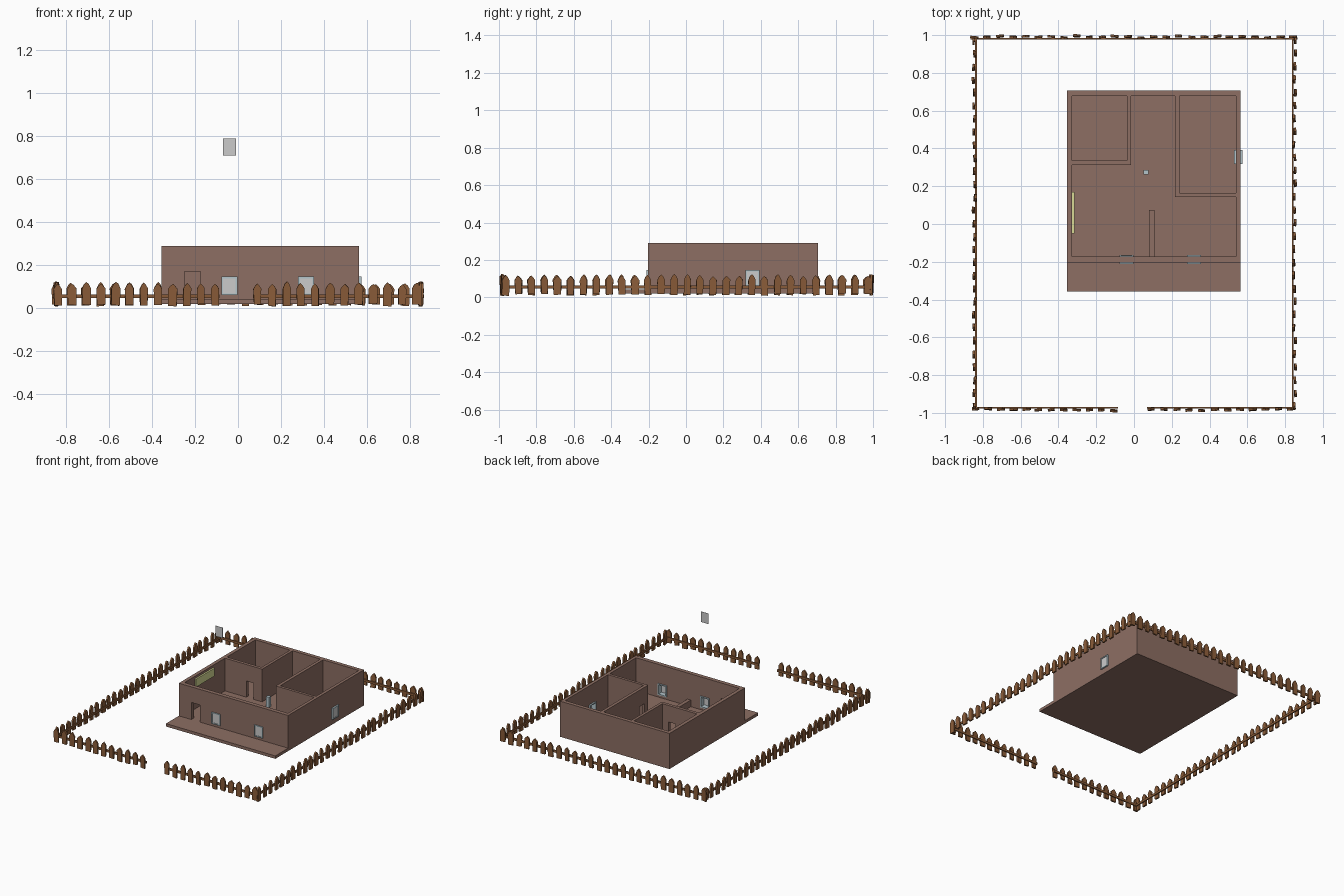
import bpy, bmesh, math, random
from mathutils import Matrix, Vector

if "Cube" in bpy.data.objects:
    bpy.data.objects.remove(bpy.data.objects["Cube"])

random.seed(4)


def material(name, rgb):
    m = bpy.data.materials.new(name)
    m.diffuse_color = (*rgb, 1)
    m.use_nodes = True
    m.node_tree.nodes["Principled BSDF"].inputs["Base Color"].default_value = m.diffuse_color
    return m


BROWN = material("wall brown", (0.266, 0.156, 0.125))
WOOD = material("fence wood", (0.25, 0.105, 0.04))
GLASS = material("pane grey", (0.6, 0.6, 0.6))
FRAME = material("frame pale blue", (0.45, 0.56, 0.6))
LIME = material("pale lime", (0.68, 0.7, 0.3))


def finish(name, bm, mat):
    bmesh.ops.recalc_face_normals(bm, faces=bm.faces)
    me = bpy.data.meshes.new(name)
    bm.to_mesh(me)
    bm.free()
    me.materials.append(mat)
    ob = bpy.data.objects.new(name, me)
    bpy.context.collection.objects.link(ob)
    return ob


def add_prism(bm, pts, z0, z1, matrix=Matrix()):
    """Extrude a 2D outline from z0 to z1."""
    low = [bm.verts.new(matrix @ Vector((x, y, z0))) for x, y in pts]
    high = [bm.verts.new(matrix @ Vector((x, y, z1))) for x, y in pts]
    bm.faces.new(low[::-1])
    bm.faces.new(high)
    n = len(pts)
    for i in range(n):
        j = (i + 1) % n
        bm.faces.new((low[i], low[j], high[j], high[i]))


def add_box(bm, x0, x1, y0, y1, z0, z1):
    add_prism(bm, [(x0, y0), (x1, y0), (x1, y1), (x0, y1)], z0, z1)


def box(name, mat, *b):
    bm = bmesh.new()
    add_box(bm, *b)
    return finish(name, bm, mat)


def cut(target, bm):
    cutter = finish("cutter", bm, BROWN)
    cutter.hide_render = True
    mod = target.modifiers.new("cut", "BOOLEAN")
    mod.operation = "DIFFERENCE"
    mod.solver = "EXACT"
    mod.object = cutter
    bpy.context.view_layer.objects.active = target
    bpy.ops.object.modifier_apply(modifier="cut")
    bpy.data.objects.remove(cutter)


# Floor slab with porch, and walls hollowed out by the room plans
box("floor_and_porch", BROWN, -0.355, 0.563, -0.357, 0.706, 0.02, 0.042)
walls = box("walls", BROWN, -0.355, 0.563, -0.203, 0.706, 0.03, 0.29)
rooms = [
    [(-0.328, 0.336), (-0.037, 0.336), (-0.037, 0.677), (-0.328, 0.677)],
    [(0.24, 0.164), (0.54, 0.164), (0.54, 0.677), (0.24, 0.677)],
    [(-0.328, -0.172), (0.54, -0.172), (0.54, 0.143), (0.217, 0.143),
     (0.217, 0.677), (-0.016, 0.677), (-0.016, 0.312), (-0.328, 0.312)],
]
for plan in rooms:
    bm = bmesh.new()
    add_prism(bm, plan, 0.0, 0.4)
    cut(walls, bm)

# Door and window openings
openings = [
    (-0.25, -0.175, -0.23, -0.15, 0.042, 0.172),
    (-0.148, -0.09, 0.29, 0.36, 0.042, 0.165),
    (0.20, 0.26, 0.185, 0.245, 0.042, 0.165),
    (-0.07, -0.01, -0.23, -0.15, 0.068, 0.14),
    (0.287, 0.347, -0.23, -0.15, 0.068, 0.14),
    (0.52, 0.59, 0.325, 0.385, 0.068, 0.14),
]
for o in openings:
    bm = bmesh.new()
    add_box(bm, *o)
    cut(walls, bm)


# Windows: a frame standing proud on both sides of the wall, with a pane
def window(name, center, angle, depth):
    w, h, t = 0.037, 0.043, 0.008
    m = Matrix.Translation(center) @ Matrix.Rotation(angle, 4, "Z")
    bm = bmesh.new()
    d = depth / 2
    add_box(bm, -w, -w + t, -d, d, -h, h)
    add_box(bm, w - t, w, -d, d, -h, h)
    add_box(bm, -w + t, w - t, -d, d, -h, -h + t)
    add_box(bm, -w + t, w - t, -d, d, h - t, h)
    bm.transform(m)
    finish(name + "_frame", bm, FRAME)
    bm = bmesh.new()
    add_box(bm, -w + t, w - t, -d + 0.004, -d + 0.008, -h + t, h - t)
    bm.transform(m)
    finish(name + "_pane", bm, GLASS)


window("front_window_left", (-0.04, -0.188, 0.104), 0, 0.046)
window("front_window_right", (0.317, -0.188, 0.104), 0, 0.046)
window("side_window", (0.552, 0.355, 0.104), math.pi / 2, 0.046)

# Loose pane hovering above the front window
bm = bmesh.new()
add_box(bm, -0.07, -0.01, -0.169, -0.168, 0.71, 0.79)
finish("floating_pane", bm, GLASS)

# Interior fittings
box("counter", BROWN, 0.08, 0.108, -0.175, 0.074, 0.04, 0.092)
box("hall_stand", FRAME, 0.051, 0.076, 0.262, 0.287, 0.04, 0.12)
box("wall_cabinet", LIME, -0.33, -0.316, -0.05, 0.17, 0.212, 0.272)


# Fence: slightly crooked pointed pickets on one rail per side
def fence(name, start, end, count):
    a, b = Vector((*start, 0)), Vector((*end, 0))
    along = (b - a).normalized()
    length = (b - a).length
    angle = math.atan2(along.y, along.x)
    side = Matrix.Translation(a) @ Matrix.Rotation(angle, 4, "Z")
    upright = Matrix.Rotation(math.pi / 2, 4, "X")
    bm = bmesh.new()
    for i in range(count):
        x = 0.021 + (length - 0.042) * i / (count - 1)
        w = random.uniform(0.018, 0.022)
        top = random.uniform(0.112, 0.124)
        base = random.uniform(0.01, 0.019)
        j = random.uniform(-0.003, 0.003)
        outline = [(-w * 0.9, base), (w * 0.9, base + j),
                   (w, 0.092 + j), (w * 0.45, top - 0.008),
                   (0, top), (-w * 0.55, top - 0.01), (-w, 0.09)]
        tilt = (Matrix.Rotation(random.uniform(-0.04, 0.04), 4, "Y")
                @ Matrix.Rotation(random.uniform(-0.05, 0.05), 4, "X")
                @ Matrix.Rotation(random.uniform(-0.12, 0.12), 4, "Z"))
        place = side @ Matrix.Translation((x, random.uniform(-0.003, 0.003), 0))
        add_prism(bm, outline, -0.006, 0.006, place @ tilt @ upright)
    finish(name + "_pickets", bm, WOOD)
    # rail sits on the yard side (left of the walking direction)
    bm = bmesh.new()
    add_box(bm, 0, length, 0.005, 0.014, 0.047, 0.064)
    bm.transform(side)
    finish(name + "_rail", bm, WOOD)


fence("front_left_fence", (-0.857, -0.983), (-0.085, -0.983), 12)
fence("front_right_fence", (0.07, -0.983), (0.85, -0.983), 12)
fence("right_fence", (0.85, -0.985), (0.85, 0.995), 29)
fence("back_fence", (0.865, 0.99), (-0.865, 0.99), 26)
fence("left_fence", (-0.846, 0.99), (-0.846, -0.985), 29)
